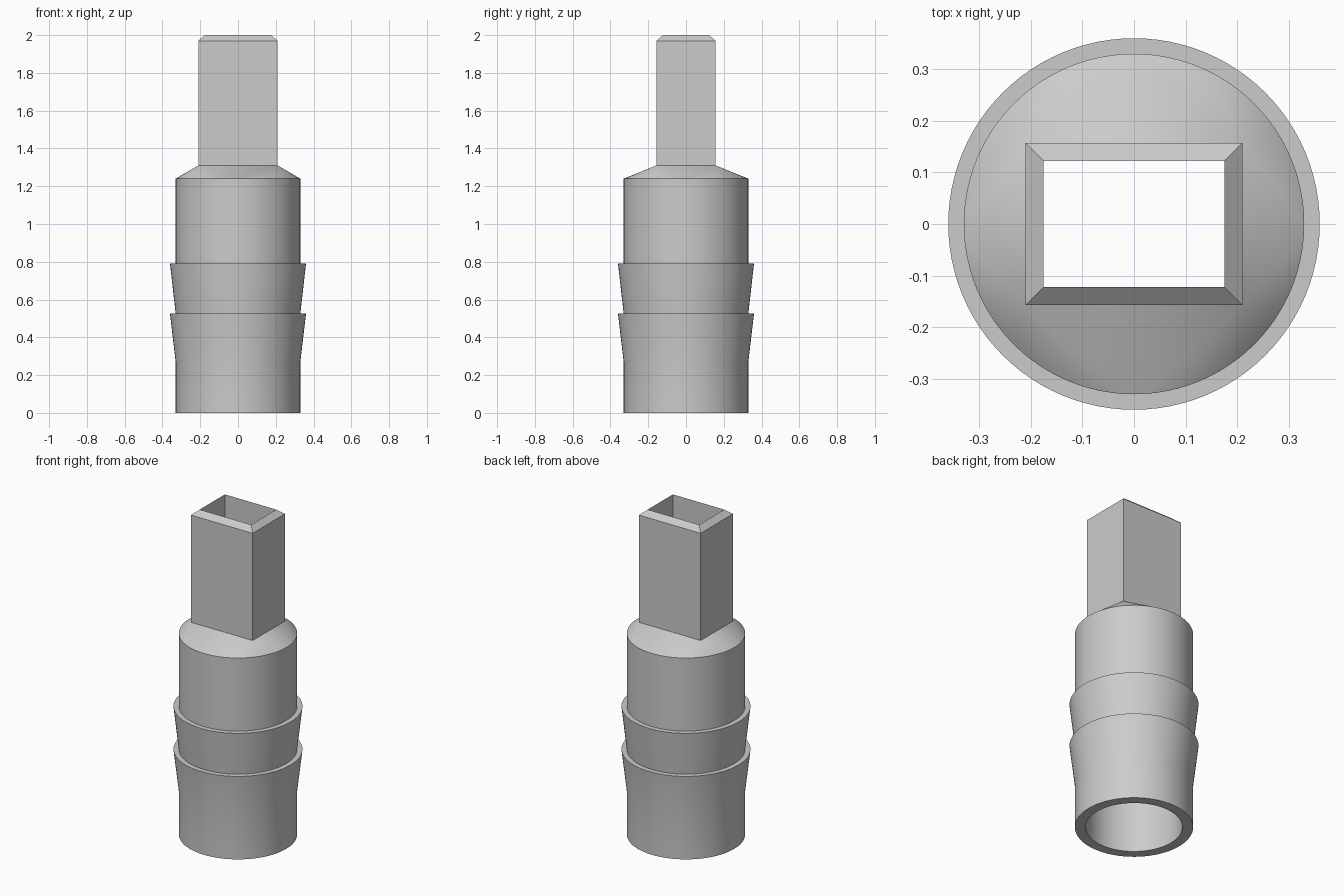
import bpy
import bmesh
from math import cos, sin, pi, radians

cube = bpy.data.objects.get("Cube")
if cube:
    bpy.data.objects.remove(cube, do_unlink=True)

SIDES = 96  # a multiple of four, so each quarter belongs to one corner

grey = bpy.data.materials.new("plain_grey")
grey.use_nodes = True
grey.diffuse_color = (0.6, 0.6, 0.6, 1)
grey.node_tree.nodes["Principled BSDF"].inputs["Base Color"].default_value = (0.6, 0.6, 0.6, 1)

bm = bmesh.new()


def circle(radius, z):
    steps = [2 * pi * i / SIDES for i in range(SIDES)]
    return [bm.verts.new((radius * cos(a), radius * sin(a), z)) for a in steps]


def rectangle(x, y, z):
    return [bm.verts.new((sx * x, sy * y, z)) for sx, sy in ((1, 1), (-1, 1), (-1, -1), (1, -1))]


def bridge(a, b):
    """Join two rings with the same number of points."""
    n = len(a)
    for i in range(n):
        j = (i + 1) % n
        bm.faces.new((a[i], a[j], b[j], b[i]))


def fan(ring, corners):
    """Join a round ring to a rectangle: one fan per corner, one triangle per side."""
    quarter = SIDES // 4
    for i in range(SIDES):
        bm.faces.new((ring[i], ring[(i + 1) % SIDES], corners[i // quarter]))
    for k in range(4):
        bm.faces.new((ring[k * quarter], corners[k], corners[k - 1]))


def join(rings):
    for a, b in zip(rings, rings[1:]):
        if len(a) == len(b):
            bridge(a, b)
        elif len(a) > len(b):
            fan(a, b)
        else:
            fan(b, a)


# Outside: round stem with two barbs, sloped shoulder, rectangular spout
bore = circle(0.27, 0)
outside = [circle(r, z) for r, z in (
    (0.33, 0), (0.33, 0.27), (0.36, 0.525), (0.33, 0.525),
    (0.36, 0.79), (0.33, 0.79), (0.33, 1.24))]
spout = [rectangle(0.21, 0.157, 1.31), rectangle(0.21, 0.157, 1.97)]
# Inside: rectangular passage opening into the round bore
passage = [rectangle(0.175, 0.122, 2), rectangle(0.175, 0.122, 1.31)]
join([bore] + outside + spout + passage + [circle(0.27, 1.24), bore])

bmesh.ops.recalc_face_normals(bm, faces=bm.faces)
mesh = bpy.data.meshes.new("hose_adapter")
bm.to_mesh(mesh)
bm.free()
mesh.materials.append(grey)

adapter = bpy.data.objects.new("hose_adapter", mesh)
bpy.context.collection.objects.link(adapter)
bpy.ops.object.select_all(action="DESELECT")
adapter.select_set(True)
bpy.context.view_layer.objects.active = adapter
bpy.ops.object.shade_smooth_by_angle(angle=radians(20))
